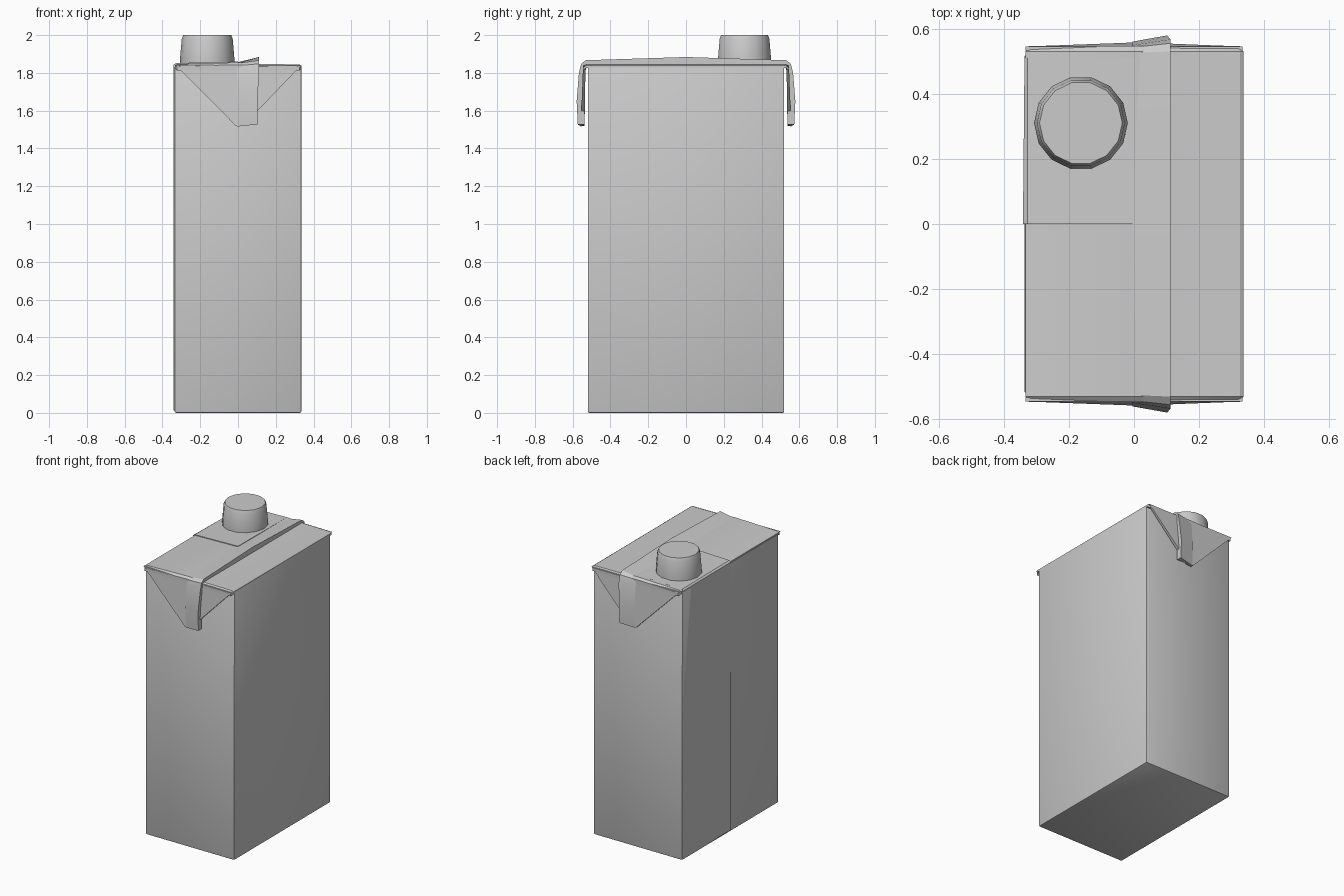
import bpy, bmesh, math

if "Cube" in bpy.data.objects:
    bpy.data.objects.remove(bpy.data.objects["Cube"])


def loft(name, rings, bevel=0.0, smooth=30):
    """Skin a list of closed rings and cap both ends."""
    bm = bmesh.new()
    vs = [[bm.verts.new(p) for p in r] for r in rings]
    n = len(rings[0])
    for a, b in zip(vs, vs[1:]):
        for i in range(n):
            j = (i + 1) % n
            bm.faces.new((a[i], a[j], b[j], b[i]))
    bm.faces.new(vs[0])
    bm.faces.new(vs[-1])
    bmesh.ops.recalc_face_normals(bm, faces=bm.faces)
    if bevel:
        bmesh.ops.bevel(bm, geom=bm.edges[:], offset=bevel, segments=2,
                        profile=0.5, affect='EDGES')
    me = bpy.data.meshes.new(name)
    bm.to_mesh(me)
    bm.free()
    ob = bpy.data.objects.new(name, me)
    bpy.context.collection.objects.link(ob)
    bpy.context.view_layer.objects.active = ob
    bpy.ops.object.select_all(action='DESELECT')
    ob.select_set(True)
    bpy.ops.object.shade_smooth_by_angle(angle=math.radians(smooth))
    return ob


def rect(x, y, z):
    return [(-x, -y, z), (x, -y, z), (x, y, z), (-x, y, z)]


# Carton body
loft("carton_body", [rect(0.335, 0.52, 0.0), rect(0.337, 0.52, 1.835)], 0.008)

# Roof panel, overhanging the two narrow sides
prof = [(-0.333, 1.825), (-0.333, 1.842), (-0.32, 1.847), (0.0, 1.855),
        (0.11, 1.847), (0.325, 1.845), (0.336, 1.838), (0.336, 1.825)]
loft("roof_panel", [[(x * s, y, z - d) for x, z in prof] for y, s, d in
                    ((-0.546, 0.97, 0.012), (-0.53, 1, 0), (0, 1, 0),
                     (0.53, 1, 0), (0.546, 0.97, 0.012))])

# Folded ears hanging down the narrow sides
for side, label in ((-1, "front"), (1, "back")):
    def tri(top_y, low_y):
        return [(-0.333, side * top_y, 1.843), (0.333, side * top_y, 1.838),
                (0.03, side * low_y, 1.522), (-0.01, side * low_y, 1.518)]
    loft(label + "_ear", [tri(0.532, 0.537), tri(0.545, 0.557)])

# Top seal fin, folded flat over the roof and down both ears
half = [  # base edge, raised edge, under edge as (y, z) pairs
    ((0.556, 1.516), (0.573, 1.527), (0.538, 1.527)),
    ((0.560, 1.65), (0.579, 1.65), (0.538, 1.65)),
    ((0.549, 1.81), (0.567, 1.80), (0.533, 1.81)),
    ((0.542, 1.838), (0.555, 1.848), (0.525, 1.83)),
    ((0.525, 1.850), (0.530, 1.867), (0.515, 1.835)),
    ((0.0, 1.856), (0.0, 1.884), (0.0, 1.84)),
]


def fin_ring(row, s):
    a, b, c = row
    x = 0.112 if b[1] > 1.75 else 0.102
    return [(-0.005, s * a[0], a[1]), (x, s * b[0], b[1]), (x, s * c[0], c[1])]


loft("top_fin", [fin_ring(r, -1) for r in half]
     + [fin_ring(r, 1) for r in reversed(half[:-1])])

# Overlapping sheet of the long seam, tapering away from y = 0
seam = [(0.0, 1.855), (-0.325, 1.847), (-0.336, 1.838), (-0.336, 0.012)]


def seam_ring(y, t):
    outer = [(0.0, 1.855 + t), (-0.327, 1.847 + t),
             (-0.336 - t, 1.838 + t), (-0.336 - t, 0.012)]
    inner = [(-0.332, 0.012), (-0.332, 1.835), (0.0, 1.845)]
    return [(x, y, z) for x, z in outer + inner]


loft("seam_overlap", [seam_ring(0.0, 0.005), seam_ring(0.51, 0.0002)])

# Screw cap
N = 14
loft("screw_cap", [[(-0.163 + r * math.cos(2 * math.pi * i / N),
                     0.31 + r * math.sin(2 * math.pi * i / N), z)
                    for i in range(N)]
                   for r, z in ((0.144, 1.84), (0.144, 1.875),
                                (0.135, 1.98), (0.127, 2.0))], smooth=60)
